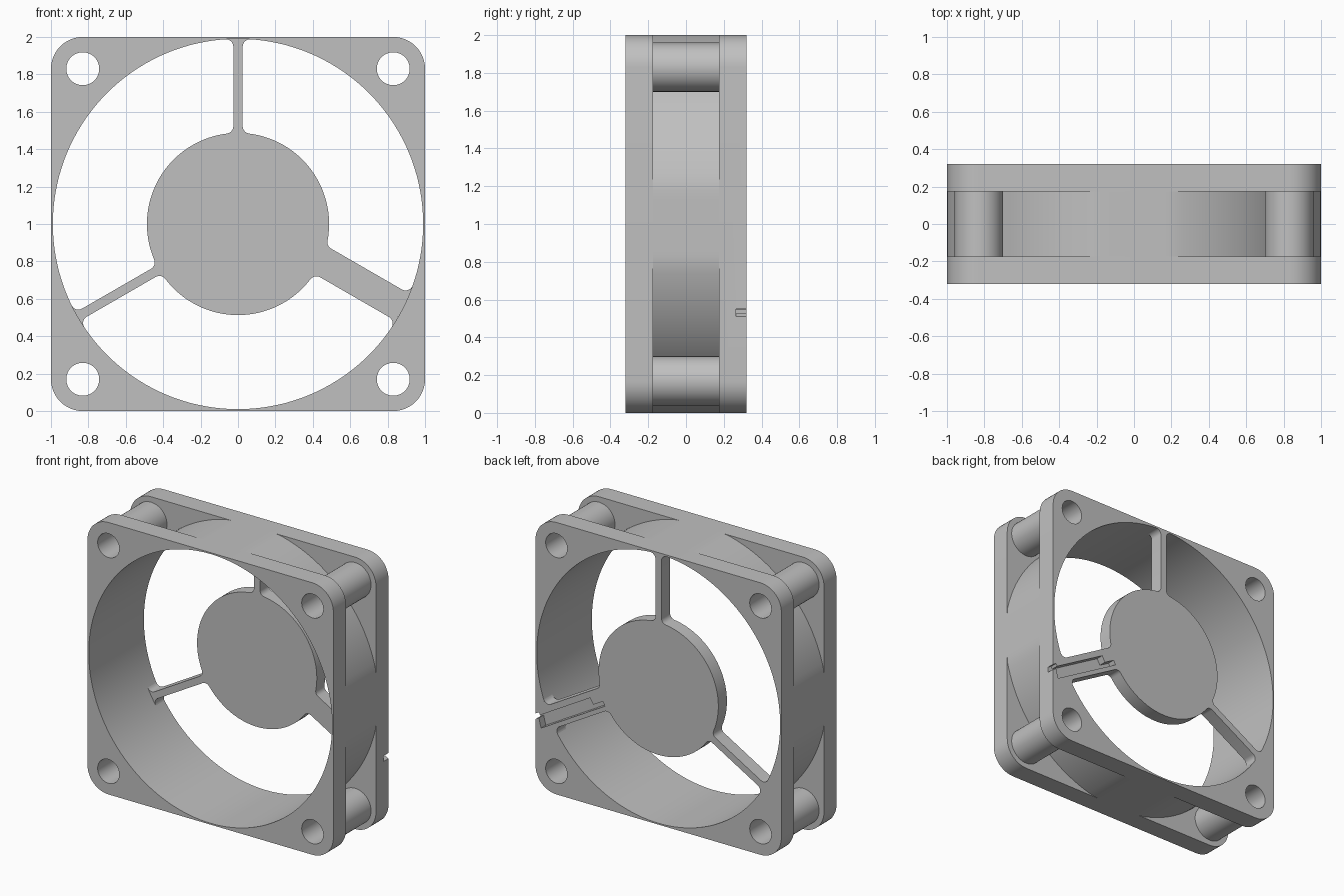
import bpy, bmesh, math

cube = bpy.data.objects.get("Cube")
if cube:
    bpy.data.objects.remove(cube)

DEPTH = 0.32        # half depth of the whole frame
INNER = 0.175       # inner face of each flange
BORE, HUB, FILLET = 0.99, 0.487, 0.04
POST = 0.83         # post and screw hole offset
HOLE = 0.088

grey = bpy.data.materials.new("light grey plastic")
grey.use_nodes = True
grey.diffuse_color = (0.53, 0.53, 0.53, 1)
bsdf = grey.node_tree.nodes["Principled BSDF"]
bsdf.inputs["Base Color"].default_value = grey.diffuse_color
bsdf.inputs["Roughness"].default_value = 0.6


# 2D points are complex numbers: real is x, imaginary is height from the centre
def unit(a):
    return complex(math.cos(a), math.sin(a))


def phase(c):
    return math.atan2(c.imag, c.real)


def circle(r, n, centre=0):
    return [centre + r * unit(math.tau * i / n) for i in range(n)]


def sweep(p, q, n):
    """Counter-clockwise arc about the centre, without its end points."""
    total = phase(q / p) % math.tau
    return [p * unit(total * i / n) for i in range(1, n)]


def fillet(angle, edge, side, radius, outward):
    """Round between a circle and a spoke edge, from circle to edge."""
    s = edge + side * FILLET
    d = radius - outward * FILLET
    c = complex(math.sqrt(d * d - s * s), s)
    start = c / abs(c) * radius - c
    turn = phase((complex(c.real, edge) - c) / start)
    return [(c + start * unit(turn * i / 6)) * unit(angle) for i in range(7)]


def plate(name, loops, y0, y1):
    """Flat shape with holes, extruded from y0 to y1."""
    bm = bmesh.new()
    for loop in loops:
        vs = [bm.verts.new((p.real, y0, p.imag + 1)) for p in loop]
        for i, v in enumerate(vs):
            bm.edges.new((v, vs[i - 1]))
    bmesh.ops.triangle_fill(bm, use_beauty=True, edges=bm.edges[:], normal=(0, -1, 0))
    out = bmesh.ops.extrude_face_region(bm, geom=bm.faces[:])
    moved = [g for g in out["geom"] if isinstance(g, bmesh.types.BMVert)]
    bmesh.ops.translate(bm, verts=moved, vec=(0, y1 - y0, 0))
    bmesh.ops.recalc_face_normals(bm, faces=bm.faces[:])
    mesh = bpy.data.meshes.new(name)
    bm.to_mesh(mesh)
    bm.free()
    mesh.materials.append(grey)
    ob = bpy.data.objects.new(name, mesh)
    bpy.context.collection.objects.link(ob)
    return ob


corners = [complex(sx * POST, sz * POST) for sx, sz in ((1, 1), (-1, 1), (-1, -1), (1, -1))]

# Square flanges with rounded corners, bore and screw holes
outline = []
for k, c in enumerate(corners):
    outline += [c + (1 - POST) * unit(math.pi / 2 * (k + i / 12)) for i in range(13)]
flange_loops = [outline, circle(BORE, 144)] + [circle(HOLE, 40, c) for c in corners]
front_flange = plate("front_flange", flange_loops, -DEPTH, -INNER)
back_flange = plate("back_flange", flange_loops, INNER, DEPTH)

# Round duct, flattened where it meets the frame sides
duct_outer = [complex(max(-1, min(1, p.real)), max(-1, min(1, p.imag)))
              for p in circle(1.02, 144)]
duct = plate("duct", [duct_outer, circle(BORE, 144)], -INNER, INNER)

# Hollow corner posts
posts = [plate("corner_post", [circle(0.13, 48, c), circle(HOLE, 40, c)], -INNER, INNER)
         for c in corners]

# Hub and three spokes in one outline; the last spoke is wide for the cable
spokes = [(90, -0.025, 0.025), (210, -0.025, 0.025), (330, -0.027, 0.135)]
spokes = [(math.radians(a), lo, hi) for a, lo, hi in spokes]
web = []
for k, (a, _, hi) in enumerate(spokes):
    b, lo, next_hi = spokes[(k + 1) % 3]
    hub_a = fillet(a, hi, 1, HUB, -1)[::-1]
    hub_b = fillet(b, lo, -1, HUB, -1)
    ring_b = fillet(b, lo, -1, BORE, 1)[::-1]
    ring_next = fillet(b, next_hi, 1, BORE, 1)
    web += fillet(a, hi, 1, BORE, 1) + hub_a + sweep(hub_a[-1], hub_b[0], 36)
    web += hub_b + ring_b + sweep(ring_b[-1], ring_next[0], 6)
hub_and_spokes = plate("hub_and_spokes", [web], DEPTH - 0.1, DEPTH)

# Stepped cable groove, open to the back and to the left side
groove = [(0.5, 0.005), (1.1, 0.005), (1.08, 0.075), (1.3, 0.075), (1.3, 0.11),
          (1.06, 0.11), (1.06, 0.09), (0.59, 0.09), (0.59, 0.04), (0.5, 0.04)]
cutter = plate("groove_cutter", [[complex(*p) * unit(spokes[2][0]) for p in groove]],
               0.265, 0.4)
cutter.hide_render = True
for ob in (back_flange, hub_and_spokes):
    mod = ob.modifiers.new("cable_groove", "BOOLEAN")
    mod.operation = "DIFFERENCE"
    mod.solver = "EXACT"
    mod.object = cutter
    bpy.context.view_layer.objects.active = ob
    bpy.ops.object.modifier_apply(modifier=mod.name)
bpy.data.objects.remove(cutter)

# Smooth the round walls, keep the edges sharp
bpy.ops.object.select_all(action="DESELECT")
for ob in [front_flange, back_flange, duct, hub_and_spokes] + posts:
    ob.select_set(True)
    bpy.context.view_layer.objects.active = ob
bpy.ops.object.shade_smooth_by_angle(angle=math.radians(30))
